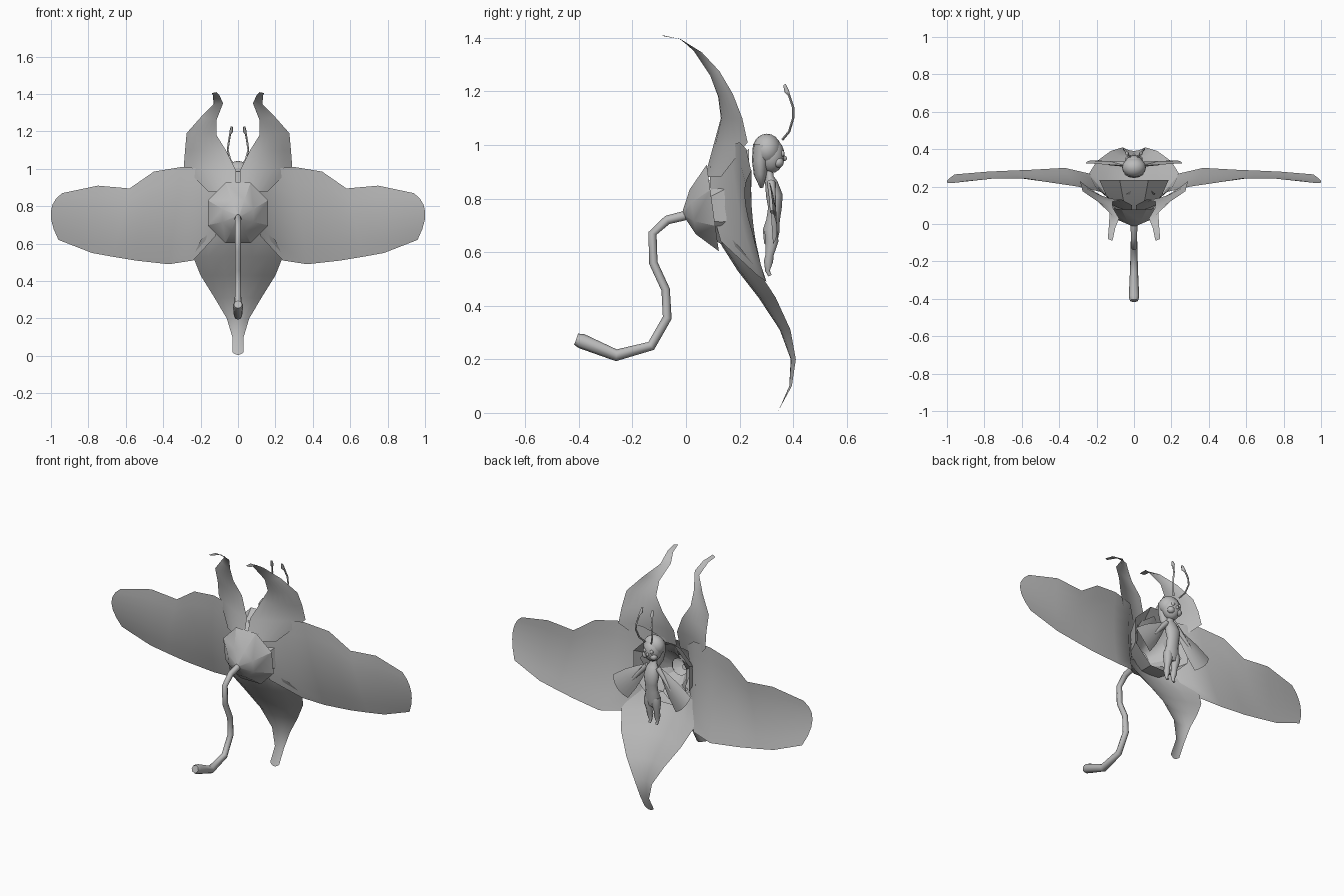
import bpy, bmesh, math
from mathutils import Vector

cube = bpy.data.objects.get("Cube")
if cube:
    bpy.data.objects.remove(cube)

grey = bpy.data.materials.new("plain_grey")
grey.use_nodes = True
grey.diffuse_color = (0.5, 0.5, 0.5, 1)
grey.node_tree.nodes["Principled BSDF"].inputs["Base Color"].default_value = (0.5, 0.5, 0.5, 1)


def finish(name, bm, mirror=False, angle=45):
    bmesh.ops.recalc_face_normals(bm, faces=bm.faces)
    mesh = bpy.data.meshes.new(name)
    bm.to_mesh(mesh)
    bm.free()
    mesh.materials.append(grey)
    ob = bpy.data.objects.new(name, mesh)
    bpy.context.collection.objects.link(ob)
    if mirror:
        ob.modifiers.new("Mirror", "MIRROR").use_mirror_merge = False
    bpy.ops.object.select_all(action="DESELECT")
    ob.select_set(True)
    bpy.context.view_layer.objects.active = ob
    bpy.ops.object.shade_smooth_by_angle(angle=math.radians(angle))
    return ob


def bridge(bm, rings, closed):
    """Skin neighbouring rows of vertices with quads."""
    for a, b in zip(rings, rings[1:]):
        n = len(a)
        for i in range(n if closed else n - 1):
            j = (i + 1) % n
            bm.faces.new((a[i], a[j], b[j], b[i]))


def sheet(name, rows, bulge, tip, mirror=False, steps=6):
    """Thin petal lofted across pairs of edge points, arched by a bulge."""
    bm = bmesh.new()
    rings = []
    for k, (a, b) in enumerate(rows):
        a, b = Vector(a), Vector(b)
        push = Vector(tip if k == len(rows) - 1 else bulge) * (a - b).length
        rings.append([bm.verts.new(a.lerp(b, i / steps) + push * 4 * (i / steps) * (1 - i / steps))
                      for i in range(steps + 1)])
    bridge(bm, rings, False)
    return finish(name, bm, mirror)


def tube(name, path, sides=10, wide=1.0, mirror=False):
    """Tapered tube along (x, y, z, radius) stations, capped at both ends."""
    bm = bmesh.new()
    pts = [Vector(p[:3]) for p in path]
    rings = []
    for i, p in enumerate(pts):
        t = (pts[min(i + 1, len(pts) - 1)] - pts[max(i - 1, 0)]).normalized()
        u = (Vector((1, 0, 0)) - t * t.x).normalized()
        v = t.cross(u)
        r = path[i][3]
        angles = [math.tau * k / sides for k in range(sides)]
        rings.append([bm.verts.new(p + u * r * wide * math.cos(a) + v * r * math.sin(a)) for a in angles])
    bridge(bm, rings, True)
    bm.faces.new(rings[0])
    bm.faces.new(rings[-1])
    return finish(name, bm, mirror, 60)


def funnel(name, stations, sides, tilt=0.0, teeth=0.0):
    """Open cup around the y axis from (y, z, radius) stations."""
    bm = bmesh.new()
    rings = []
    for k, (y, z, r) in enumerate(stations):
        ring = []
        for i in range(sides):
            a = math.tau * (i + 0.5) / sides
            jag = teeth * (i % 2) if k == len(stations) - 1 else 0
            ring.append(bm.verts.new((r * math.cos(a), y - tilt * r * math.sin(a) - jag,
                                      z + r * math.sin(a))))
        rings.append(ring)
    bridge(bm, rings, True)
    return finish(name, bm, angle=25)


def ball(name, centre, size, mirror=False):
    bm = bmesh.new()
    bmesh.ops.create_uvsphere(bm, u_segments=16, v_segments=10, radius=1)
    for v in bm.verts:
        v.co = Vector(centre) + Vector(v.co[i] * size[i] for i in range(3))
    return finish(name, bm, mirror, 60)


# Curled stem behind the flower
tube("stem", [(0, .01, .74, .018), (0, -.07, .72, .017), (0, -.125, .67, .016), (0, -.122, .56, .016),
              (0, -.076, .46, .016), (0, -.07, .355, .017), (0, -.13, .25, .018),
              (0, -.26, .215, .022), (0, -.39, .268, .028), (0, -.41, .275, .022)], 8)

# Sepal cup and the inner flower cup
funnel("sepal_cup", [(-.01, .745, .012), (.025, .75, .09), (.1, .765, .175)], 8, .14)
funnel("flower_cup", [(.03, .75, .07), (.13, .77, .15), (.235, .8, .2)], 8)
funnel("inner_crown", [(.06, .76, .05), (.15, .78, .11), (.22, .79, .16)], 12, 0, .06)

# Broad side petals
sheet("side_petal", [((.07, .09, .92), (.12, .13, .64)), ((.17, .17, 1), (.24, .27, .51)),
                     ((.3, .2, 1.01), (.37, .3, .49)), ((.45, .225, .985), (.55, .29, .51)),
                     ((.58, .245, .895), (.67, .285, .53)), ((.75, .245, .91), (.78, .28, .55)),
                     ((.94, .225, .87), (.96, .265, .62))],
      (0, -.04, 0), (.2, -.09, .1), True)

# Upright petals with curled tips
sheet("upper_petal", [((.16, .13, .88), (.01, .07, .88)), ((.29, .23, 1.01), (.01, .1, .99)),
                      ((.283, .21, 1.1), (.065, .13, 1.1)), ((.275, .175, 1.19), (.115, .12, 1.18)),
                      ((.2, .125, 1.275), (.115, .09, 1.26)), ((.13, .06, 1.345), (.08, .03, 1.35)),
                      ((.135, -.02, 1.395), (.1, -.02, 1.395)), ((.14, -.08, 1.405), (.115, -.09, 1.41))],
      (0, -.08, 0), (0, 0, 0), True)

# Hanging lip petal: half width, edge depth and height for each row
lip = [(.12, .14, .68), (.2, .2, .62), (.24, .27, .53), (.2, .335, .43), (.125, .39, .31),
       (.06, .41, .2), (.03, .395, .1), (.03, .35, .02)]
sheet("lip_petal", [((w, y, z), (-w, y, z)) for w, y, z in lip],
      (0, -.16, 0), (0, -.1, -.25))

# Winged figure: head, hair, face
ball("head", (0, .318, .96), (.052, .05, .065))
ball("hair_cap", (0, .302, .982), (.064, .054, .06))
tube("back_hair", [(0, .285, 1.0, .035), (0, .278, .94, .032), (0, .278, .89, .025), (0, .282, .84, .006)],
     12, 1.7)
ball("nose", (0, .367, .95), (.008, .01, .01))
ball("cheek", (.025, .345, .935), (.022, .02, .02), True)
ball("eye", (.022, .36, .968), (.011, .008, .012), True)

# Body and legs
tube("torso", [(0, .31, .91, .014), (0, .312, .88, .016), (0, .318, .86, .024), (0, .33, .81, .032),
               (0, .332, .765, .026), (0, .325, .72, .026), (0, .318, .68, .032), (0, .315, .63, .024)],
     14, 1.45)
tube("leg", [(.024, .318, .68, .026), (.026, .32, .64, .026), (.025, .312, .59, .016),
             (.024, .308, .565, .018), (.023, .304, .53, .009), (.023, .314, .512, .007)], 10, 1, True)
tube("arm", [(.035, .318, .86, .016), (.08, .322, .81, .013), (.13, .325, .75, .011)], 8, 1, True)

# Flared leaf wings at the shoulders
sheet("leaf_wing", [((.03, .31, .87), (.04, .31, .83)), ((.1, .315, .84), (.07, .315, .77)),
                    ((.18, .32, .8), (.11, .32, .7)), ((.26, .325, .745), (.16, .325, .63))],
      (0, .14, 0), (.08, .1, -.06), True)

# Antennae
tube("antenna", [(.02, .36, 1.02, .005), (.042, .385, 1.05, .005), (.055, .4, 1.1, .005),
                 (.05, .4, 1.14, .005), (.042, .385, 1.185, .005), (.036, .376, 1.2, .01),
                 (.034, .368, 1.225, .006)], 6, 1, True)
